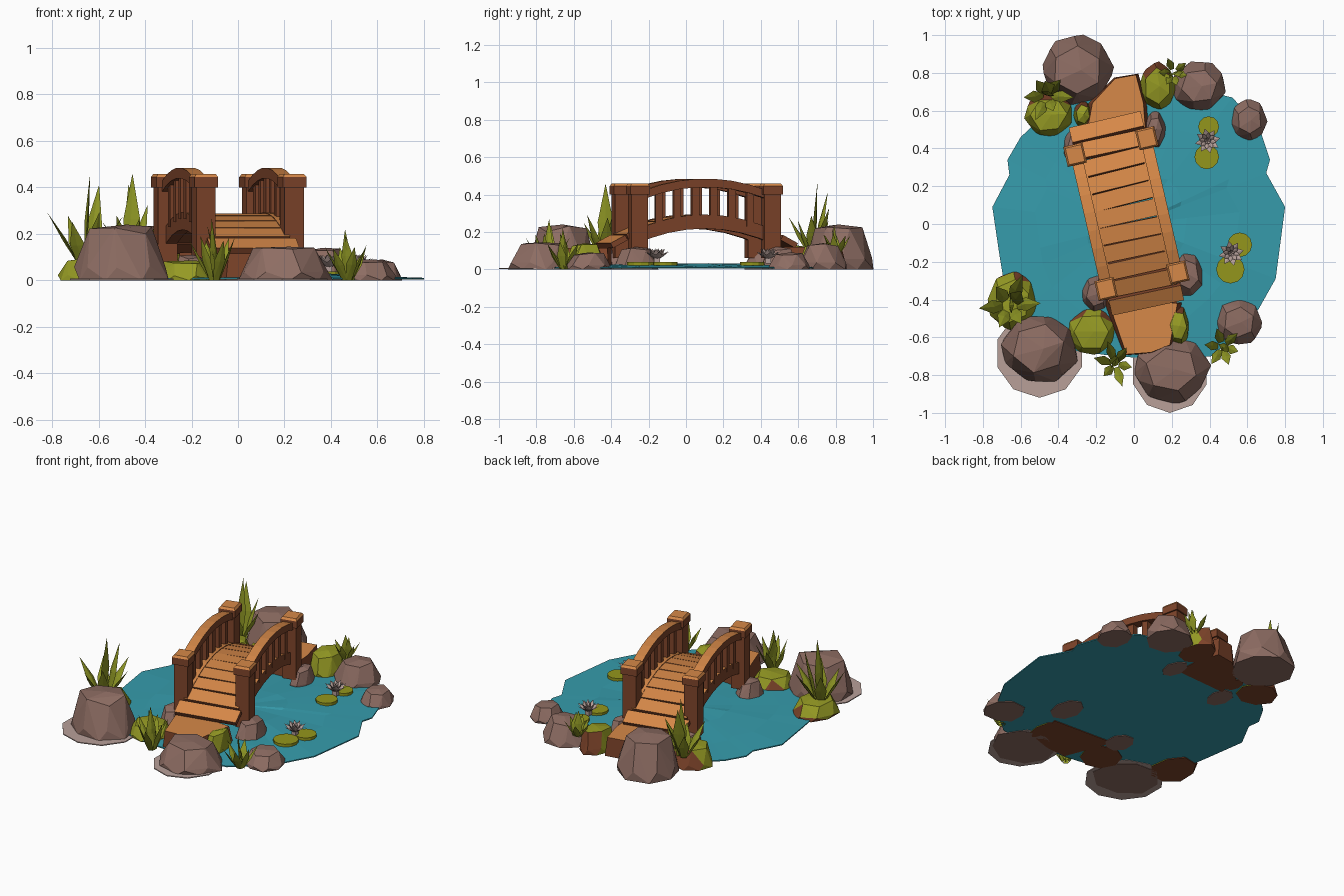
import bpy, bmesh, math, random
from mathutils import Vector, Matrix

if "Cube" in bpy.data.objects:
    bpy.data.objects.remove(bpy.data.objects["Cube"])

random.seed(4)

def material(name, *rgb):
    m = bpy.data.materials.new(name)
    m.diffuse_color = [((c / 255 + .055) / 1.055) ** 2.4 for c in rgb] + [1]
    m.use_nodes = True
    m.node_tree.nodes["Principled BSDF"].inputs["Base Color"].default_value = m.diffuse_color
    return m

LIGHT = material("light_wood", 214, 136, 72)
DARK = material("dark_wood", 126, 68, 42)
ROCK = material("rock", 142, 109, 99)
SKIRT = material("pale_stone", 184, 160, 153)
WATER = material("water", 54, 156, 172)
MOSS = material("moss", 150, 155, 36)
LEAF = material("leaf", 142, 150, 36)
PAD = material("lily_pad", 148, 150, 28)
PETAL = material("petal", 180, 158, 152)

def hull(bm, pts):
    """Add the convex solid around some points."""
    vs = [bm.verts.new(p) for p in pts]
    r = bmesh.ops.convex_hull(bm, input=vs)
    junk = {e for k in ("geom_interior", "geom_unused") for e in r[k]
            if isinstance(e, bmesh.types.BMVert)}
    bmesh.ops.delete(bm, geom=list(junk), context='VERTS')

def finish(bm, name, mats, rule=None, matrix=None):
    bmesh.ops.dissolve_limit(bm, angle_limit=.03, verts=bm.verts, edges=bm.edges)
    bmesh.ops.recalc_face_normals(bm, faces=bm.faces)
    if rule:
        for f in bm.faces:
            f.material_index = rule(f.normal)
    me = bpy.data.meshes.new(name)
    bm.to_mesh(me)
    bm.free()
    for m in mats:
        me.materials.append(m)
    ob = bpy.data.objects.new(name, me)
    if matrix:
        ob.matrix_world = matrix
    bpy.context.collection.objects.link(ob)

WOOD = [LIGHT, DARK]
def wood_rule(n):
    return 0 if n.z > .5 else 1

def box(cx, cy, cz, sx, sy, sz, m=Matrix()):
    return [Vector((cx, cy, cz)) + m @ Vector((i * sx / 2, j * sy / 2, k * sz / 2))
            for i in (-1, 1) for j in (-1, 1) for k in (-1, 1)]

# ---- bridge, built along local y and turned into place ----
BRIDGE = Matrix.Translation((-.04, .055, 0)) @ Matrix.Rotation(math.radians(13), 4, 'Z')

def deck_z(t):
    return .135 + .15 * (1 - (t / .51) ** 2)

def rail_z(t):
    return .485 - .06 * (t / .33) ** 2

def arc_strip(bm, x, width, top, thick, half, n):
    rings = []
    for i in range(n + 1):
        t = -half + 2 * half * i / n
        z = top(t)
        rings.append([bm.verts.new((x + a * width / 2, t, z - b * thick))
                      for a, b in ((-1, 0), (1, 0), (1, 1), (-1, 1))])
    for p, q in zip(rings, rings[1:]):
        for k in range(4):
            bm.faces.new((p[k], p[(k + 1) % 4], q[(k + 1) % 4], q[k]))
    bm.faces.new(rings[0])
    bm.faces.new(rings[-1][::-1])

# deck planks following the arch
bm = bmesh.new()
N = 11
for i in range(N):
    t = -.465 + .93 * i / (N - 1)
    slope = math.atan(-2 * .15 * t / .51 ** 2)
    rot = Matrix.Rotation(random.uniform(-.03, .03), 3, 'Z') @ Matrix.Rotation(slope, 3, 'X')
    w = .39 if i in (0, N - 1) else .35
    hull(bm, box(0, t, deck_z(t) - .012, w, .091, .03, rot))
finish(bm, "deck_planks", WOOD, wood_rule, BRIDGE)

for side, label in ((-1, "left"), (1, "right")):
    bm = bmesh.new()
    arc_strip(bm, side * .178, .05, lambda t: deck_z(t) + .008, .075, .40, 8)
    finish(bm, label + "_beam", WOOD, wood_rule, BRIDGE)
    bm = bmesh.new()
    arc_strip(bm, side * .19, .06, rail_z, .045, .34, 7)
    finish(bm, label + "_rail", WOOD, wood_rule, BRIDGE)
    bm = bmesh.new()
    for t in (-.25, -.15, -.05, .05, .15, .25):
        z0, z1 = deck_z(t) - .02, rail_z(t) - .02
        hull(bm, box(side * .188, t, (z0 + z1) / 2, .035, .04, z1 - z0))
    finish(bm, label + "_balusters", WOOD, wood_rule, BRIDGE)
    bm = bmesh.new()
    for t in (-.365, .365):
        hull(bm, box(side * .195, t, .24, .085, .09, .36))
        # chamfered cap
        hull(bm, box(side * .195, t, .422, .104, .108, .045)
             + box(side * .195, t, .43, .085, .09, .056))
    finish(bm, label + "_posts", WOOD, wood_rule, BRIDGE)

# ---- earth ramps at both ends of the bridge ----
def ramp(name, pts, h):
    cx, cy = (sum(p[k] for p in pts) / len(pts) for k in (0, 1))
    bm = bmesh.new()
    hull(bm, [(x, y, h) for x, y in pts]
         + [(cx + (x - cx) * 1.15, cy + (y - cy) * 1.04, 0) for x, y in pts])
    finish(bm, name, WOOD, wood_rule)

ramp("back_ramp", [(-.25, .48), (-.22, .64), (-.1, .77), (.01, .79), (.05, .64), (.06, .5)], .12)
ramp("front_ramp", [(-.14, -.4), (-.1, -.52), (-.04, -.69), (.09, -.68), (.19, -.64), (.23, -.42)], .115)

# ---- pond water, faintly domed and rippled ----
shore = [(.8, .09), (.70, .27), (.72, .34), (.66, .52), (.52, .67), (.3, .72), (0, .7), (-.25, .66),
         (-.45, .6), (-.6, .46), (-.67, .34), (-.66, .26), (-.75, .09), (-.71, -.18), (-.69, -.3),
         (-.62, -.48), (-.4, -.66), (-.1, -.7), (.2, -.72), (.41, -.7), (.56, -.57), (.66, -.45), (.75, -.29)]
bm = bmesh.new()
rings = []
for s, z in ((1, .004), (1, .011), (.7, .02), (.35, .028)):
    j = 0 if s == 1 else .005
    rings.append([bm.verts.new((x * s, y * s, z + random.uniform(-j, j))) for x, y in shore])
mid = bm.verts.new((0, 0, .03))
n = len(shore)
for p, q in zip(rings, rings[1:]):
    for k in range(n):
        bm.faces.new((p[k], p[(k + 1) % n], q[(k + 1) % n], q[k]))
for k in range(n):
    bm.faces.new((rings[-1][k], rings[-1][(k + 1) % n], mid))
bm.faces.new(rings[0][::-1])
finish(bm, "pond_water", [WATER])

# ---- rocks and moss mounds: faceted lumps with a sloping side ----
def lump(name, mats, cx, cy, rx, ry, h, rule=None, top=.68):
    bm = bmesh.new()
    pts = []
    a0 = random.random()
    for s, z, count in ((1, 0, 8), (.97, .25, 8), (top, .93, 6)):
        for i in range(count):
            a = a0 + z + 2 * math.pi * i / count
            r = s * random.uniform(.92, 1.03)
            zz = z * h * random.uniform(.88, 1.06)
            pts.append((cx + rx * r * math.cos(a), cy + ry * r * math.sin(a), zz))
    pts.append((cx + rx * .1, cy, h))
    hull(bm, pts)
    finish(bm, name, mats, rule)

for i, r in enumerate([(-.5, -.66, .21, .19, .24), (.2, -.77, .205, .18, .145), (.555, -.52, .125, .125, .09),
                       (.61, .55, .098, .112, .09), (.345, .73, .145, .135, .14), (-.3, .815, .195, .185, .24),
                       (.11, .5, .06, .1, .12), (.285, -.27, .085, .12, .12), (-.2, -.37, .08, .1, .11),
                       (-.31, .41, .065, .1, .1)]):
    lump(f"rock_{i + 1}", [ROCK], *r)

for i, r in enumerate([(-.45, .58, .13, .125, .13), (.125, .73, .1, .13, .14), (-.645, -.41, .13, .16, .1),
                       (-.225, -.57, .13, .13, .085), (.235, -.54, .06, .11, .14), (-.27, .58, .05, .07, .13)]):
    # bare earth shows on the steep back sides
    lump(f"moss_mound_{i + 1}", [MOSS, DARK], *r,
         rule=lambda n: 1 if n.z < -.5 or (n.y > .55 and n.z < .5) else 0, top=.75)

# pale flat stone skirts under the two front rocks
for name, cx, cy, rx, ry in (("left_stone_skirt", -.5, -.685, .235, .235),
                             ("right_stone_skirt", .19, -.78, .205, .22)):
    bm = bmesh.new()
    hull(bm, [(cx + rx * math.cos(a), cy + ry * math.sin(a), z) for z in (.002, .008)
              for a in (math.pi / 2 + 2 * math.pi * k / 10 for k in range(10))])
    finish(bm, name, [SKIRT])

# ---- pointed blades, used for plants and lily petals ----
def blade(bm, base, yaw, lean, length, width):
    o = Vector(base)
    d = Vector((math.sin(lean) * math.cos(yaw), math.sin(lean) * math.sin(yaw), math.cos(lean)))
    s = Vector((-math.sin(yaw), math.cos(yaw), 0))
    nrm = d.cross(s)
    m = o + d * length * .48
    hull(bm, [o + s * width * .25, o - s * width * .25, m + s * width / 2, m - s * width / 2,
              m + nrm * width * .14, m - nrm * width * .08, o + d * length])

for i, (x, y, z, top, w) in enumerate([(-.66, -.43, .06, .46, .085), (-.46, .68, .08, .46, .075),
                                       (-.1, -.74, .0, .27, .06), (.47, -.65, 0, .22, .06),
                                       (.21, .8, .08, .24, .05)]):
    bm = bmesh.new()
    L = top - z
    blade(bm, (x, y, z), i * 1.3, .06, L, w)
    blade(bm, (x + .02, y + .01, z), 1 + i, .22, L * .9, w)
    for k in range(6):
        yaw = i + k * math.pi / 3 + random.uniform(-.2, .2)
        blade(bm, (x + .02 * math.cos(yaw), y + .02 * math.sin(yaw), z), yaw,
              random.uniform(.35, .6), L * random.uniform(.5, .7) if L > .3 else L * .75, w * .85)
    finish(bm, f"plant_{i + 1}", [LEAF])

# ---- water lilies with floating pads ----
for i, (x, y) in enumerate(((.39, .44), (.515, -.155))):
    bm = bmesh.new()
    for lean, length, count, w in ((1.0, .08, 8, .042), (.65, .075, 8, .036), (.3, .06, 5, .03)):
        for k in range(count):
            yaw = 2 * math.pi * k / count + lean
            blade(bm, (x, y, .052), yaw, lean, length, w)
    hull(bm, box(x, y, .05, .03, .03, .04))
    finish(bm, f"lily_flower_{i + 1}", [PETAL])

for i, (x, y, r) in enumerate(((.395, .515, .055), (.385, .355, .065), (.56, -.11, .065), (.51, -.24, .075))):
    bm = bmesh.new()
    hull(bm, [(x + r * math.cos(k * math.pi / 6), y + r * math.sin(k * math.pi / 6), z)
              for k in range(12) for z in (.02, .038)])
    finish(bm, f"lily_pad_{i + 1}", [PAD])
